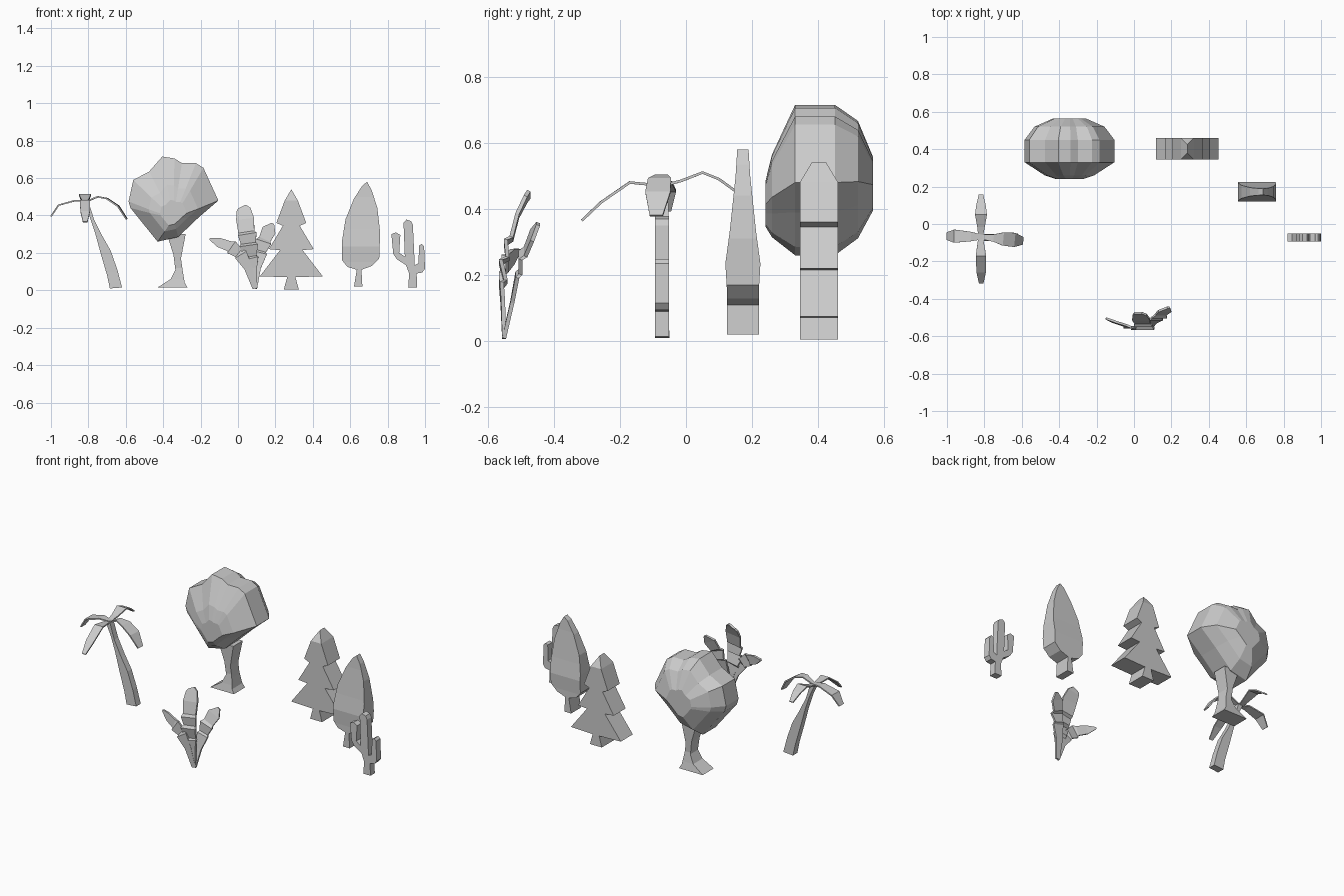
import bpy, bmesh
from mathutils import Vector


def finish(bm, name):
    bmesh.ops.recalc_face_normals(bm, faces=bm.faces)
    me = bpy.data.meshes.new(name)
    bm.to_mesh(me)
    bm.free()
    ob = bpy.data.objects.new(name, me)
    bpy.context.collection.objects.link(ob)
    return ob


def slab(name, profile, yc, depth):
    """Extruded x-z outline; depth is a list of (z, half thickness)."""
    def half(z):
        for (z0, d0), (z1, d1) in zip(depth, depth[1:]):
            if z <= z1:
                return d0 + (d1 - d0) * max(0, (z - z0) / (z1 - z0))
        return depth[-1][1]
    bm = bmesh.new()
    bm.faces.new([bm.verts.new((x, 0, z)) for x, z in profile])
    for z, _ in depth[1:-1]:
        bmesh.ops.bisect_plane(bm, geom=bm.verts[:] + bm.edges[:] + bm.faces[:],
                               plane_co=(0, 0, z), plane_no=(0, 0, 1), dist=1e-5)
    ext = bmesh.ops.extrude_face_region(bm, geom=bm.faces[:], use_keep_orig=True)
    back = {v for v in ext["geom"] if isinstance(v, bmesh.types.BMVert)}
    for v in bm.verts:
        v.co.y = yc + (half(v.co.z) if v in back else -half(v.co.z))
    return finish(bm, name)


def leaf(name, path, ref, thick):
    """Thin blade along (x, y, z, half width) points, widened across ref."""
    bm = bmesh.new()
    ref = Vector(ref)
    pts = [Vector(p[:3]) for p in path]
    rings = []
    for i, p in enumerate(pts):
        t = (pts[min(i + 1, len(pts) - 1)] - pts[max(i - 1, 0)]).normalized()
        s = t.cross(ref).normalized()
        n = s.cross(t).normalized() * thick / 2
        w = path[i][3]
        rings.append([bm.verts.new(p + s * a * w + n * b)
                      for a, b in ((-1, -1), (1, -1), (1, 1), (-1, 1))])
    for a, b in zip(rings, rings[1:]):
        for k in range(4):
            bm.faces.new((a[k], a[(k + 1) % 4], b[(k + 1) % 4], b[k]))
    bm.faces.new(rings[0])
    bm.faces.new(rings[-1])
    return finish(bm, name)


# Palm: leaning trunk and four drooping fronds
slab("palm_trunk", [(-.685, .01), (-.62, .015), (-.645, .11), (-.68, .21), (-.725, .29),
                    (-.77, .38), (-.80, .475), (-.83, .475), (-.795, .4), (-.765, .31),
                    (-.735, .2), (-.70, .08)], -.072, [(0, .022), (.1, .02), (.48, .018)])
fronds = {
    "left": [(-.81, -.07, .475, .012), (-.87, -.067, .48, .025), (-.96, -.065, .455, .035),
             (-1, -.065, .395, .02)],
    "right": [(-.81, -.07, .475, .012), (-.75, -.075, .5, .02), (-.70, -.08, .49, .035),
              (-.64, -.085, .45, .038), (-.595, -.09, .38, .02)],
    "front": [(-.82, -.07, .47, .012), (-.818, -.17, .48, .028), (-.817, -.257, .42, .025),
              (-.817, -.315, .365, .012)],
    "back": [(-.82, -.07, .47, .012), (-.818, -.015, .485, .02), (-.818, .05, .51, .032),
             (-.818, .10, .49, .025), (-.818, .155, .45, .012)]}
for side, path in fronds.items():
    leaf("palm_frond_" + side, path, (0, 0, 1), .008)

# Round tree: flared trunk and faceted crown lofted through scaled outlines
slab("round_tree_trunk", [(-.43, .015), (-.27, .015), (-.285, .04), (-.295, .1), (-.305, .17),
                          (-.28, .3), (-.38, .3), (-.345, .19), (-.335, .11), (-.36, .06)],
     .40, [(0, .057), (.06, .045), (.12, .036), (.3, .045)])
crown = [(-.585, .475), (-.56, .59), (-.475, .635), (-.405, .715), (-.34, .705), (-.30, .68),
         (-.225, .68), (-.185, .655), (-.105, .48), (-.21, .39), (-.32, .285), (-.43, .26),
         (-.575, .44)]
bm = bmesh.new()
rings = []
for y, s, cz in ((.24, .3, .41), (.26, .55, .43), (.33, 1, .47), (.45, 1, .47),
                 (.52, .78, .475), (.565, .36, .47)):
    rings.append([bm.verts.new((-.345 + (x + .345) * s, y, cz + (z - .47) * s))
                  for x, z in crown])
for a, b in zip(rings, rings[1:]):
    for k in range(len(a)):
        m = (k + 1) % len(a)
        bm.faces.new((a[k], a[m], b[m], b[k]))
bm.faces.new(rings[0])
bm.faces.new(rings[-1])
finish(bm, "round_tree_crown")

# Broad-leaf plant: three blades with small ledges across them
leaf("plant_leaf_middle", [(.09, -.55, .01, .012), (.08, -.553, .12, .022), (.07, -.557, .17, .04),
                           (.065, -.545, .18, .034), (.058, -.56, .24, .05), (.055, -.54, .25, .04),
                           (.05, -.545, .3, .05), (.045, -.528, .31, .043), (.038, -.51, .38, .048),
                           (.03, -.485, .43, .038), (.022, -.475, .445, .022)], (0, 1, 0), .012)
leaf("plant_leaf_right", [(.09, -.55, .01, .012), (.1, -.525, .12, .022), (.12, -.51, .2, .035),
                          (.122, -.5, .21, .028), (.137, -.5, .26, .042), (.142, -.485, .27, .032),
                          (.165, -.465, .32, .038), (.185, -.447, .355, .008)], (0, 1, 0), .012)
leaf("plant_leaf_left", [(.09, -.55, .01, .012), (.055, -.555, .12, .022), (.015, -.56, .19, .035),
                         (.005, -.55, .2, .028), (-.035, -.552, .23, .038), (-.045, -.543, .235, .028),
                         (-.1, -.525, .255, .025), (-.15, -.505, .275, .005)], (0, 1, 0), .012)

# Pine: mirrored three-tier outline, thinned at the tip
half = [(.04, .005), (.022, .07), (.168, .075), (.06, .215), (.12, .22), (.045, .345), (.08, .36),
        (.035, .48)]
slab("pine_tree", [(.285 + x, z) for x, z in half] + [(.285, .54)] +
     [(.285 - x, z) for x, z in reversed(half)], .402, [(0, .058), (.48, .058), (.54, .022)])

# Tall oval tree, thickest low down
slab("oval_tree", [(.62, .02), (.665, .02), (.66, .11), (.715, .13), (.755, .17), (.76, .31),
                   (.745, .44), (.715, .535), (.69, .58), (.665, .56), (.62, .49), (.575, .38),
                   (.557, .27), (.557, .16), (.585, .125), (.635, .11)],
     .172, [(0, .048), (.15, .048), (.235, .053), (.33, .04), (.5, .022), (.58, .017)])

# Cactus with two raised arms
slab("cactus", [(.91, .015), (.958, .015), (.955, .09), (.985, .095), (1, .115), (.995, .235),
                (.983, .248), (.968, .24), (.965, .145), (.945, .135), (.935, .35), (.925, .37),
                (.9, .378), (.885, .36), (.892, .18), (.862, .2), (.868, .295), (.845, .31),
                (.82, .3), (.83, .195), (.85, .165), (.898, .135), (.915, .09)],
     -.073, [(0, .021), (.4, .021)])
